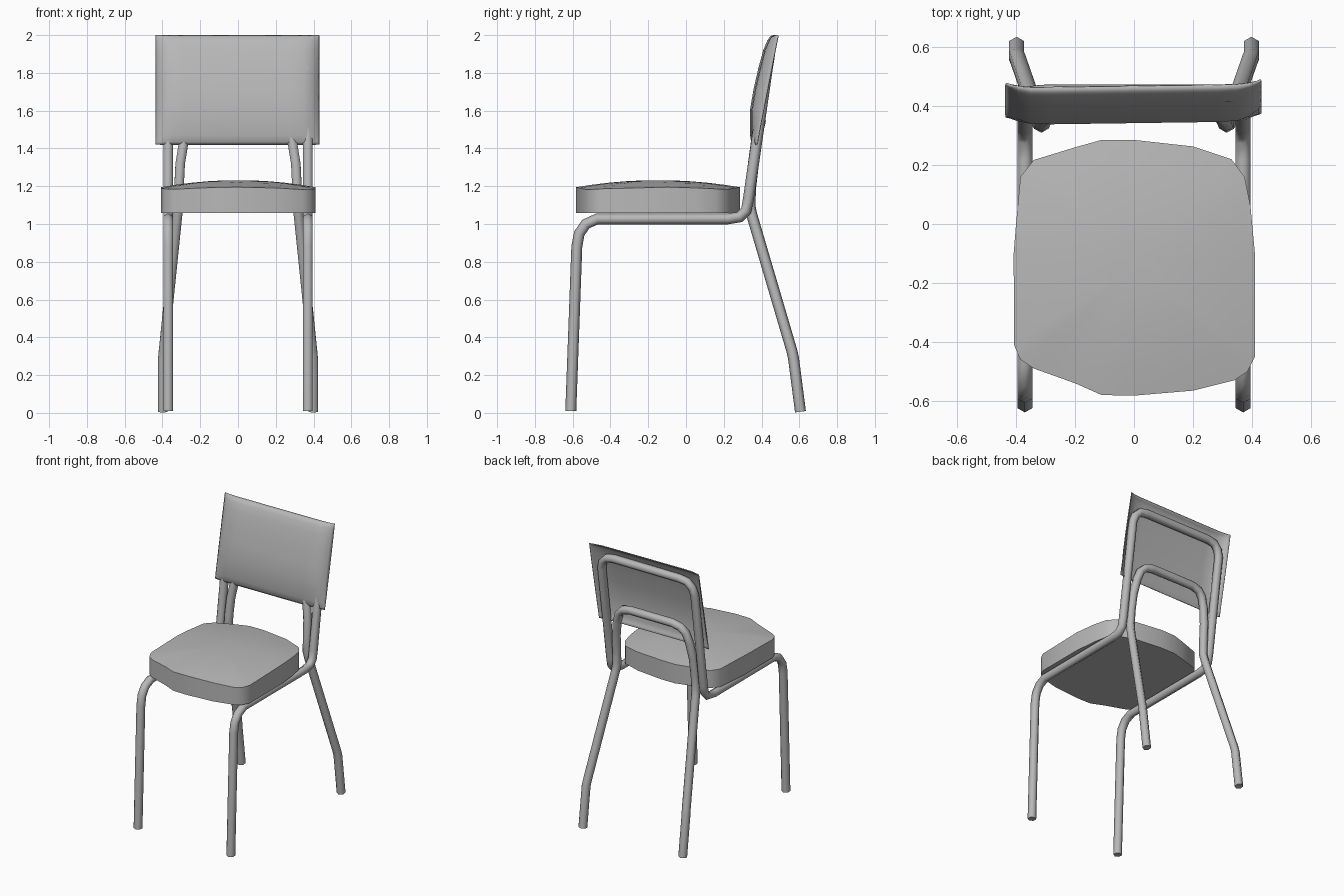
import bpy, math
from mathutils import Vector

if "Cube" in bpy.data.objects:
    bpy.data.objects.remove(bpy.data.objects["Cube"])

grey = bpy.data.materials.new("mid_grey")
grey.diffuse_color = (.48, .48, .48, 1)
grey.use_nodes = True
grey.node_tree.nodes["Principled BSDF"].inputs["Base Color"].default_value = grey.diffuse_color


def make_object(name, verts, faces, angle):
    me = bpy.data.meshes.new(name)
    me.from_pydata([tuple(v) for v in verts], [], faces)
    me.materials.append(grey)
    ob = bpy.data.objects.new(name, me)
    bpy.context.collection.objects.link(ob)
    bpy.ops.object.select_all(action='DESELECT')
    ob.select_set(True)
    bpy.context.view_layer.objects.active = ob
    bpy.ops.object.mode_set(mode='EDIT')
    bpy.ops.mesh.select_all(action='SELECT')
    bpy.ops.mesh.normals_make_consistent(inside=False)
    bpy.ops.object.mode_set(mode='OBJECT')
    bpy.ops.object.shade_smooth_by_angle(angle=math.radians(angle))
    return ob


def mirrored_tube(name, half, r=0.029, n=6):
    """Sweep a hexagon along a half path and its mirror image."""
    pts = [Vector(p) for p in half]
    pts += [Vector((-p.x, p.y, p.z)) for p in reversed(pts)]
    verts, faces = [], []
    normal, prev = Vector((0, 1, 0)), None
    for i, p in enumerate(pts):
        a, b = pts[max(i - 1, 0)], pts[min(i + 1, len(pts) - 1)]
        t = ((p - a).normalized() + (b - p).normalized()).normalized()
        if prev:
            normal = prev.rotation_difference(t) @ normal
        normal = (normal - t * normal.dot(t)).normalized()
        side, prev = t.cross(normal), t
        for k in range(n):
            ang = 2 * math.pi * k / n
            verts.append(p + r * (math.cos(ang) * normal + math.sin(ang) * side))
    for i in range(len(pts) - 1):
        for k in range(n):
            k2 = (k + 1) % n
            faces.append((i*n + k, i*n + k2, i*n + n + k2, i*n + n + k))
    faces += [tuple(range(n)), tuple(range(len(verts) - n, len(verts)))]
    return make_object(name, verts, faces, 65)


# Main frame: front legs, seat rails, uprights and top loop
mirrored_tube("front_leg_and_back_frame", [
    (.37, -.61, .01), (.37, -.578, .88), (.37, -.565, .95), (.37, -.53, 1.0),
    (.37, -.47, 1.027), (.37, .22, 1.027), (.37, .285, 1.037), (.37, .318, 1.07),
    (.37, .33, 1.13), (.37, .43, 1.82), (.355, .438, 1.87), (.32, .443, 1.905),
    (.26, .445, 1.915)])

# Rear legs joined by an arch behind the backrest
mirrored_tube("rear_leg_arch", [
    (.398, .606, .006), (.398, .569, .29), (.394, .56, .33), (.32, .348, 1.05),
    (.314, .338, 1.10), (.312, .343, 1.2), (.306, .357, 1.32), (.288, .372, 1.43),
    (.265, .383, 1.5), (.23, .391, 1.535), (.17, .394, 1.55)])

# Seat cushion: outline with flat sides and a domed top
outline = [(-.11, .285), (0, .285), (.2, .263), (.33, .22), (.375, .16), (.395, .06),
           (.41, -.1), (.41, -.45), (.385, -.5), (.34, -.53), (.2, -.565), (0, -.582),
           (-.11, -.58), (-.2, -.54), (-.34, -.49), (-.385, -.46), (-.407, -.41),
           (-.408, -.1), (-.4, 0), (-.385, .16), (-.34, .217), (-.2, .26)]
n, cy = len(outline), -.148
verts = [(x, y, 1.057) for x, y in outline]
for s in (1, .8, .6, .4, .2):
    for x, y in outline:
        edge = 1.195 - .018 * min(abs(x) / .41, abs(y - cy) / .435) ** 2
        verts.append((x * s, cy + (y - cy) * s, edge + (1.232 - edge) * (1 - s * s)))
faces = [tuple(range(n)), tuple(range(5 * n, 6 * n))]
for i in range(5):
    for k in range(n):
        k2 = (k + 1) % n
        faces.append((i*n + k, i*n + k2, i*n + n + k2, i*n + n + k))
make_object("seat", verts, faces, 35)

# Backrest: thin padded shell, bulging forward with edges rolled back
across = [(-.435, 0), (-.42, .3), (-.39, .7), (-.35, .95), (-.28, 1), (0, 1),
          (.28, 1), (.35, .95), (.39, .7), (.42, .3), (.43, 0)]
upward = [(1.42, .362), (1.435, .352), (1.47, .346), (1.6, .345), (1.71, .364),
          (1.82, .389), (1.92, .416), (1.97, .437), (1.99, .45), (1.998, .468)]
verts, faces, m = [], [], len(across)
for z, front in upward:
    rim = .37 + (z - 1.42) * .195
    for x, f in across:
        verts.append((x, rim + f * (front - rim) + .014 * x, z))
for i in range(len(upward) - 1):
    for k in range(m - 1):
        faces.append((i*m + k, i*m + k + 1, i*m + m + k + 1, i*m + m + k))
back = make_object("backrest", verts, faces, 80)
mod = back.modifiers.new("thickness", 'SOLIDIFY')
mod.thickness = .006
mod.offset = 0
